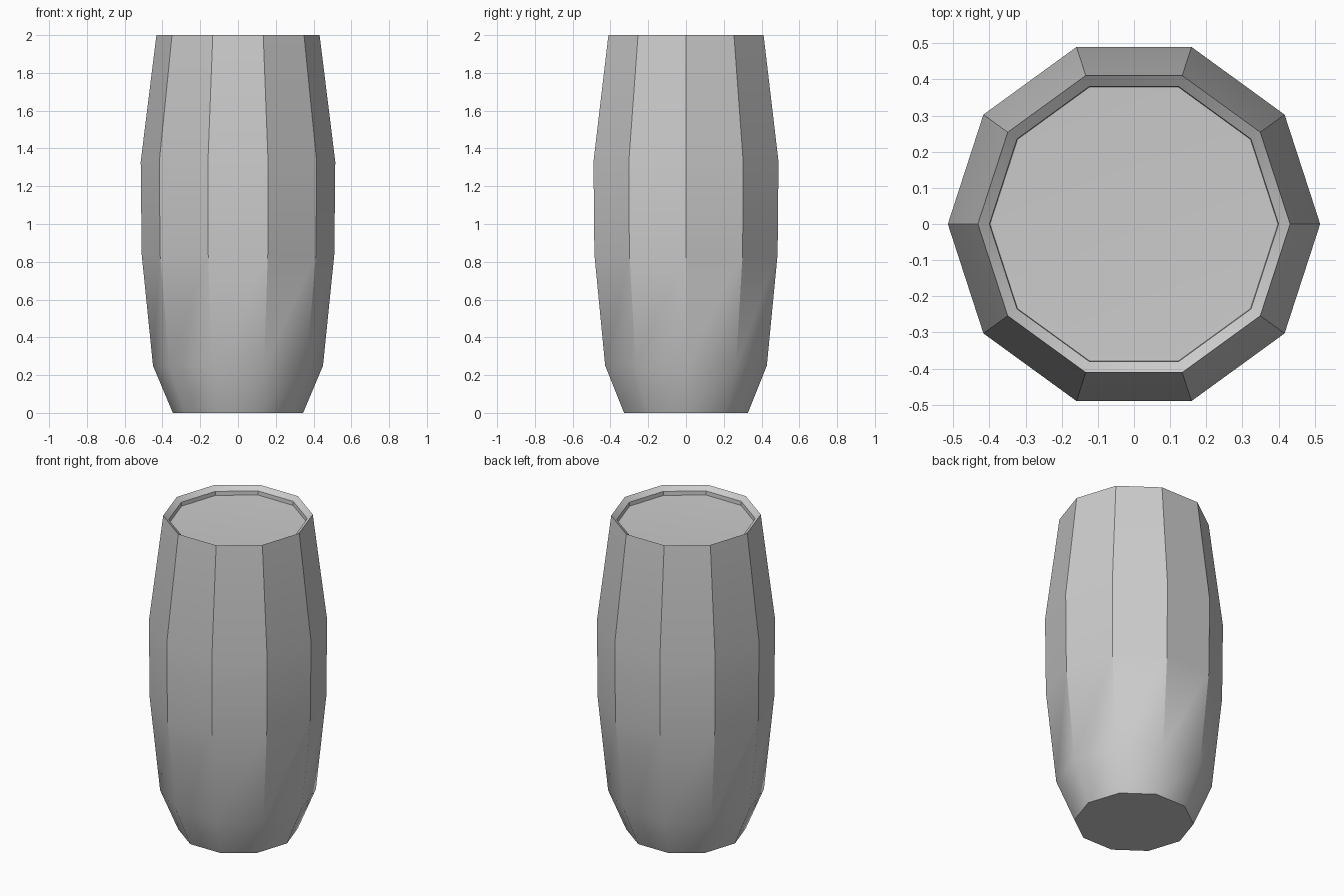
import bpy, bmesh, math

cube = bpy.data.objects.get("Cube")
if cube:
    bpy.data.objects.remove(cube, do_unlink=True)

SIDES = 10

# Single plain grey
grey = bpy.data.materials.new("light grey")
grey.use_nodes = True
COLOUR = (0.6, 0.6, 0.6, 1)
grey.diffuse_color = COLOUR
grey.node_tree.nodes["Principled BSDF"].inputs["Base Color"].default_value = COLOUR


def lathe(name, profile, cap_start=False, cap_end=False):
    """Sweep (radius, height) points into a ten-sided shell."""
    bm = bmesh.new()
    rings = []
    for r, z in profile:
        angles = [math.tau * i / SIDES for i in range(SIDES)]
        rings.append([bm.verts.new((r * math.cos(a), r * math.sin(a), z)) for a in angles])
    for low, high in zip(rings, rings[1:]):
        for i in range(SIDES):
            j = (i + 1) % SIDES
            bm.faces.new((low[i], low[j], high[j], high[i]))
    if cap_start:
        bm.faces.new(rings[0][::-1])
    if cap_end:
        bm.faces.new(rings[-1])
    mesh = bpy.data.meshes.new(name)
    bm.to_mesh(mesh)
    bm.free()
    mesh.materials.append(grey)
    obj = bpy.data.objects.new(name, mesh)
    bpy.context.collection.objects.link(obj)
    bpy.ops.object.select_all(action="DESELECT")
    obj.select_set(True)
    bpy.context.view_layer.objects.active = obj
    bpy.ops.object.shade_smooth_by_angle(angle=math.radians(34.5))
    return obj


# Barrel-shaped tumbler: closed base, bulging wall, bevelled lip, short inner wall
lathe("tumbler", [(0.345, 0), (0.45, 0.25), (0.51, 0.84), (0.515, 1.33),
                  (0.432, 2), (0.40, 1.975), (0.397, 1.93)], cap_start=True)

# Flat drink surface just under the lip
lathe("drink_surface", [(0.38, 1.949), (0.399, 1.95)], cap_start=True)
bpy.data.objects["drink_surface"].data.flip_normals()
